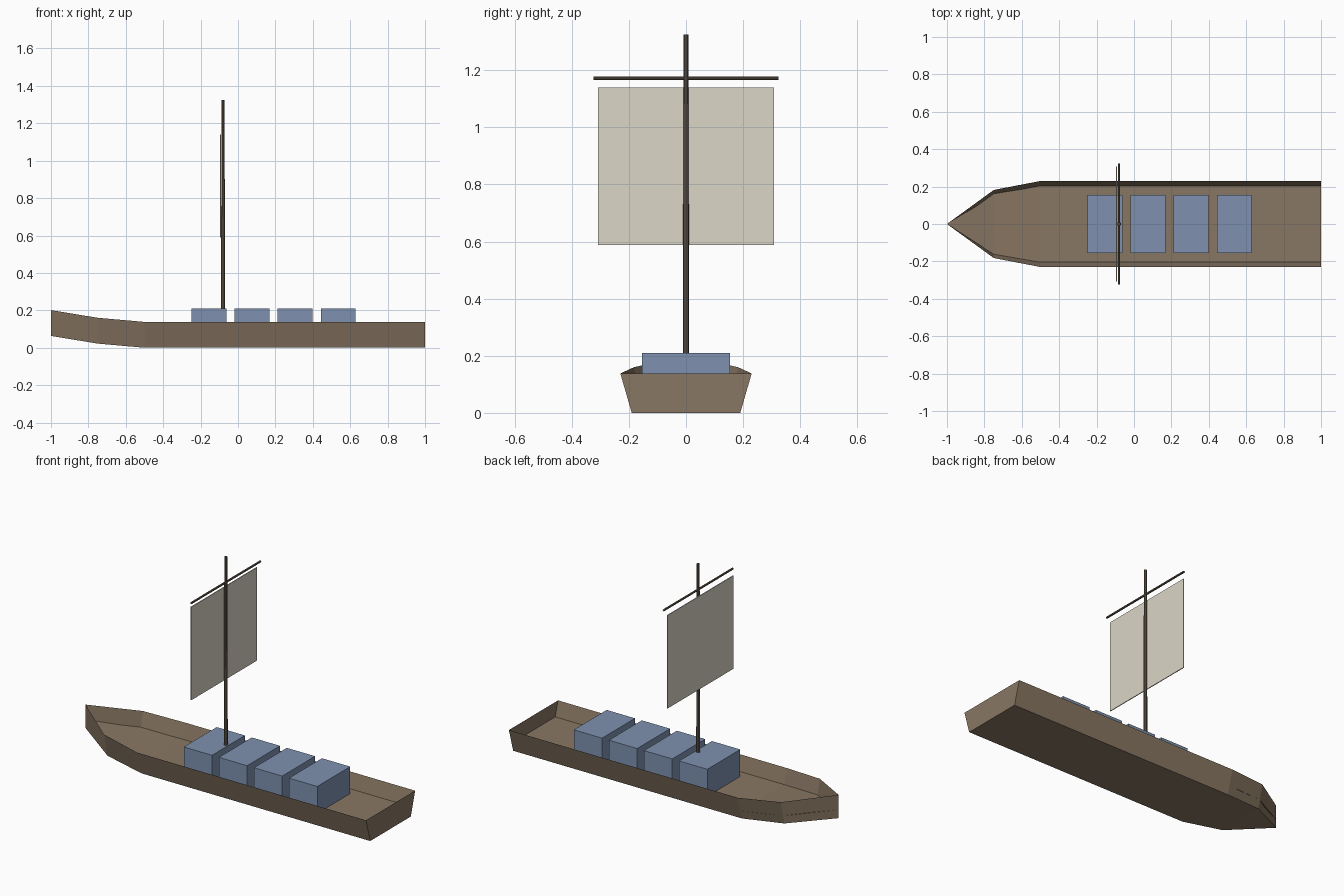
import bpy
import bmesh
from math import pi

cube = bpy.data.objects.get("Cube")
if cube:
    bpy.data.objects.remove(cube, do_unlink=True)


def material(name, rgb):
    m = bpy.data.materials.new(name)
    m.use_nodes = True
    m.diffuse_color = (*rgb, 1)
    bsdf = next(n for n in m.node_tree.nodes if n.type == "BSDF_PRINCIPLED")
    bsdf.inputs["Base Color"].default_value = (*rgb, 1)
    bsdf.inputs["Roughness"].default_value = 0.9
    return m


hull_brown = material("hull brown", (0.25, 0.185, 0.125))
spar_brown = material("dark spar brown", (0.14, 0.105, 0.075))
cargo_blue = material("cargo blue", (0.21, 0.285, 0.43))
sail_cream = material("sail cream", (0.71, 0.67, 0.57))


def add_object(name, bm, mat):
    mesh = bpy.data.meshes.new(name)
    bm.to_mesh(mesh)
    bm.free()
    mesh.materials.append(mat)
    obj = bpy.data.objects.new(name, mesh)
    bpy.context.collection.objects.link(obj)
    return obj


def add_box(name, centre, size, mat):
    bm = bmesh.new()
    bmesh.ops.create_cube(bm, size=1)
    bmesh.ops.scale(bm, vec=size, verts=bm.verts)
    bmesh.ops.translate(bm, vec=centre, verts=bm.verts)
    return add_object(name, bm, mat)


def add_spar(name, centre, length, r1, r2, mat, turn=0.0):
    bm = bmesh.new()
    bmesh.ops.create_cone(bm, cap_ends=True, segments=8,
                          radius1=r1, radius2=r2, depth=length)
    obj = add_object(name, bm, mat)
    obj.location = centre
    obj.rotation_euler.x = turn
    return obj


# Hull stations from stern to bow: x, rise of the keel, half width at gunwale
STATIONS = [(1.0, 0.0, 0.23), (-0.5, 0.0, 0.23), (-0.75, 0.022, 0.182), (-1.0, 0.063, 0.0)]
DEPTH, FLOOR, FLARE = 0.138, 0.05, 0.826


def ring(bm, height):
    """Closed outline of the hull at one height above the keel."""
    grow = FLARE + (1 - FLARE) * height / DEPTH
    port = [(x, w * grow, z + height) for x, z, w in STATIONS]
    starboard = [(x, -y, z) for x, y, z in reversed(port[:-1])]
    return [bm.verts.new(p) for p in port + starboard]


def cap(bm, loop):
    """Fill an outline with strips between stations and a bow triangle."""
    n = len(loop)
    for i in range(len(STATIONS) - 2):
        bm.faces.new((loop[i], loop[i + 1], loop[n - 2 - i], loop[n - 1 - i]))
    bow = len(STATIONS) - 1
    bm.faces.new((loop[bow - 1], loop[bow], loop[bow + 1]))


# Hull: open flared shell with a flat bottom and stern
bm = bmesh.new()
keel, gunwale = ring(bm, 0), ring(bm, DEPTH)
for i in range(len(keel)):
    j = (i + 1) % len(keel)
    bm.faces.new((keel[i], keel[j], gunwale[j], gunwale[i]))
cap(bm, keel)
bmesh.ops.recalc_face_normals(bm, faces=bm.faces)
add_object("hull", bm, hull_brown)

# Inner floor following the rise of the bow
bm = bmesh.new()
cap(bm, ring(bm, FLOOR))
bmesh.ops.recalc_face_normals(bm, faces=bm.faces)
if sum(f.normal.z for f in bm.faces) < 0:
    bmesh.ops.reverse_faces(bm, faces=bm.faces)
add_object("floor", bm, hull_brown)

# Row of cargo boxes
for i in range(4):
    add_box(f"cargo_box_{i + 1}", (-0.155 + 0.23 * i, 0, 0.13),
            (0.185, 0.308, 0.16), cargo_blue)

# Mast, yard and square sail
MAST_X = -0.08
add_spar("mast", (MAST_X, 0, 0.6875), 1.275, 0.0115, 0.008, spar_brown)
add_spar("yard", (MAST_X, 0, 1.172), 0.648, 0.006, 0.006, spar_brown, pi / 2)
add_box("sail", (MAST_X - 0.0125, 0, 0.864), (0.005, 0.616, 0.552), sail_cream)
